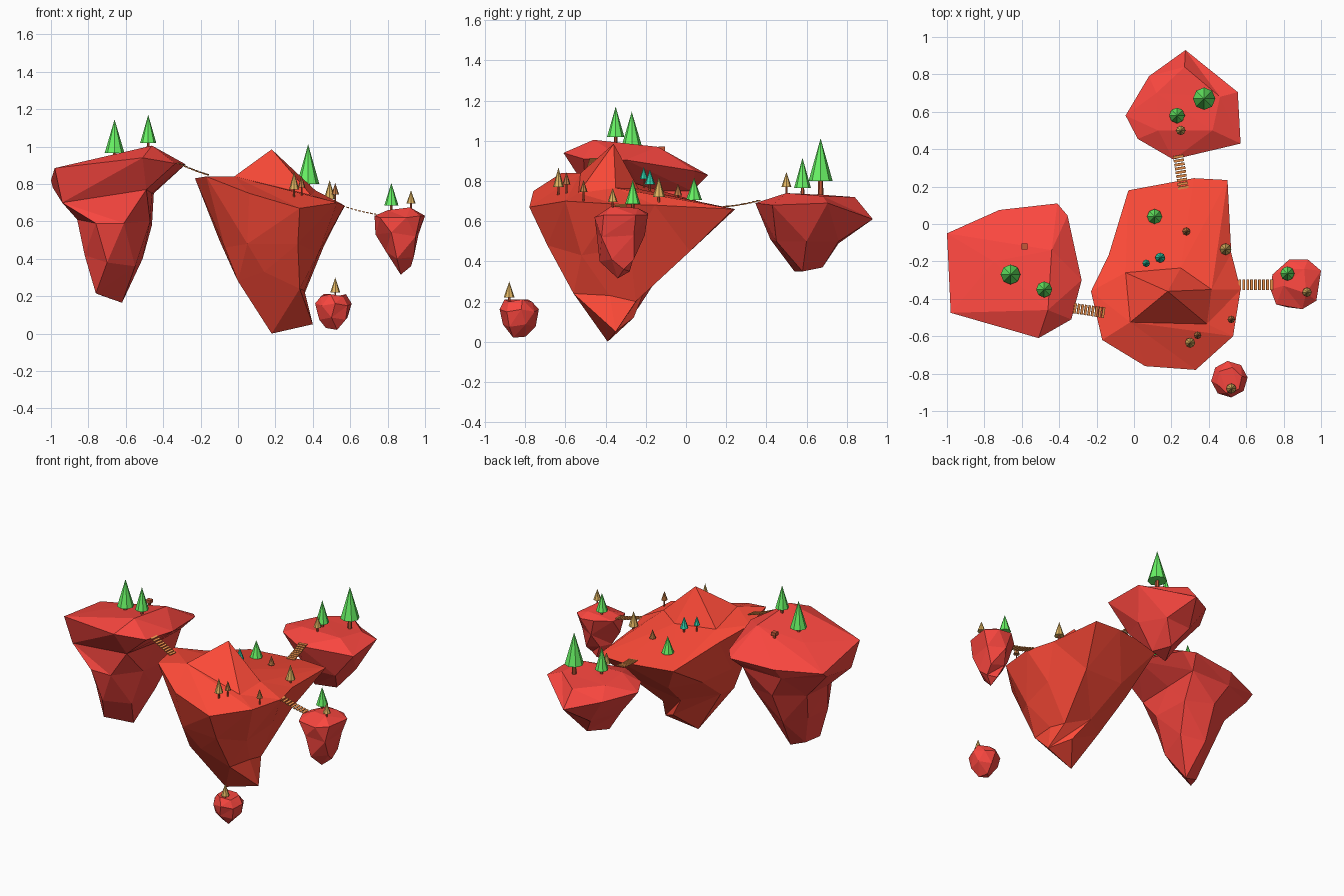
import bpy, bmesh, math
from mathutils import Vector, Matrix


def mat(name, r, g, b):
    m = bpy.data.materials.new(name)
    m.diffuse_color = (r, g, b, 1)
    return m


ROCK = mat("orange_rock", 1.0, 0.07, 0.04)
ROCK2 = mat("red_rock", 0.95, 0.062, 0.05)
GREEN = mat("green_leaf", 0.14, 0.90, 0.13)
OCHRE = mat("ochre_leaf", 0.75, 0.46, 0.12)
BROWN = mat("brown_leaf", 0.55, 0.20, 0.06)
TEAL = mat("teal_leaf", 0.03, 0.65, 0.42)
BARK = mat("bark", 0.55, 0.10, 0.04)
PLANK = mat("plank", 0.95, 0.32, 0.08)


def finish(bm, name, material):
    bmesh.ops.recalc_face_normals(bm, faces=bm.faces)
    me = bpy.data.meshes.new(name)
    bm.to_mesh(me)
    bm.free()
    me.materials.append(material)
    ob = bpy.data.objects.new(name, me)
    bpy.context.collection.objects.link(ob)
    return ob


def zip_rings(bm, a, b):
    """Triangulate between two rings of differing counts by angle."""
    def angles(ring):
        c = sum((v.co for v in ring), Vector()) / len(ring)
        return sorted(((math.atan2(v.co.y - c.y, v.co.x - c.x), v) for v in ring), key=lambda t: t[0])
    A, B = angles(a), angles(b)
    na, nb = len(A), len(B) if len(B) > 1 else 0
    at = lambda R, k: R[k % len(R)][0] + 2 * math.pi * (k // len(R))
    i = j = 0
    while i < na or j < nb:
        va, vb = A[i % len(A)][1], B[j % len(B)][1]
        if j >= nb or (i < na and at(A, i + 1) <= at(B, j + 1)):
            i += 1
            bm.faces.new((va, A[i % na][1], vb))
        else:
            j += 1
            bm.faces.new((va, B[j % len(B)][1], vb))


def island(name, material, rings):
    """Faceted rock lofted through irregular rings, top to bottom."""
    bm = bmesh.new()
    loops = [[bm.verts.new(p) for p in ring] for ring in rings]
    for up, low in zip(loops, loops[1:]):
        if len(up) == 1:
            up, low = low, up
        zip_rings(bm, up, low)
    for cap in (loops[0], loops[-1]):
        if len(cap) > 2:
            bm.faces.new(cap)
    bmesh.ops.triangulate(bm, faces=[f for f in bm.faces if len(f.verts) > 3])
    return finish(bm, name, material)


# Main island
island("main_island", ROCK, [
    [(.18, -.36, .985)],
    [(-.045, -.26, .79), (-.02, -.525, .84), (.39, -.535, .74), (.415, -.35, .765), (.25, -.235, .76)],
    [(-.03, .18, .665), (.32, .245, .66), (.50, .235, .66), (.52, -.155, .68), (.57, -.35, .685), (.53, -.6, .70),
     (.33, -.78, .67), (.06, -.76, .75), (-.17, -.62, .84), (-.23, -.36, .83), (-.135, -.165, .76)],
    [(-.10, -.35, .50), (-.07, -.52, .46), (.05, -.67, .48), (.32, -.69, .48), (.43, -.52, .43),
     (.46, -.28, .47), (.40, .02, .45), (.12, .02, .45), (-.04, -.12, .48)],
    [(-.01, -.36, .30), (0, -.52, .28), (.14, -.60, .33), (.33, -.56, .24), (.355, -.38, .23),
     (.35, -.25, .20), (.18, -.20, .27)],
    [(.18, -.39, 0), (.40, -.35, .05), (.28, -.26, .12)]])

# Left island
island("left_island", ROCK2, [
    [(-.46, -.46, 1.005), (-.44, -.14, .97), (-.75, -.20, .91)],
    [(-1, -.05, .82), (-.72, .075, .82), (-.41, .11, .83), (-.355, .045, .85), (-.28, -.30, .905),
     (-.335, -.51, .91), (-.51, -.61, .94), (-.98, -.475, .885)],
    [(-.99, -.10, .78), (-.94, -.44, .70), (-.49, -.50, .77), (-.46, -.22, .75), (-.45, .03, .75), (-.74, .03, .75)],
    [(-.86, -.30, .61), (-.76, -.50, .59), (-.61, -.50, .59), (-.47, -.35, .60), (-.46, -.06, .58),
     (-.65, 0, .60), (-.83, -.12, .60)],
    [(-.82, -.36, .42), (-.70, -.46, .38), (-.55, -.36, .36), (-.51, -.16, .40), (-.66, -.10, .38), (-.78, -.20, .40)],
    [(-.62, -.24, .165), (-.76, -.36, .215), (-.72, -.26, .20)]])

# Back island
island("back_island", ROCK2, [
    [(.13, .50, .74), (.42, .50, .74), (.46, .68, .725), (.27, .84, .72), (.12, .70, .73)],
    [(.275, .93, .61), (.555, .705, .69), (.57, .43, .68), (.21, .345, .69), (.02, .455, .69),
     (-.045, .58, .68), (.08, .79, .66)],
    [(.10, .55, .50), (.22, .42, .51), (.42, .45, .50), (.47, .60, .50), (.37, .76, .50), (.19, .76, .49)],
    [(.20, .54, .35), (.34, .58, .35), (.27, .68, .37)]])

# Right islet
island("right_islet", ROCK2, [
    [(.80, -.33, .66), (.92, -.37, .675), (.91, -.24, .665), (.82, -.24, .66)],
    [(.73, -.35, .63), (.76, -.43, .62), (.90, -.455, .62), (.975, -.41, .63), (1, -.25, .63),
     (.93, -.19, .63), (.83, -.19, .64), (.74, -.27, .63)],
    [(.735, -.34, .53), (.82, -.445, .54), (.95, -.42, .52), (.965, -.26, .53), (.86, -.205, .53)],
    [(.79, -.33, .44), (.85, -.43, .40), (.94, -.37, .41), (.935, -.26, .41), (.83, -.255, .44)],
    [(.87, -.34, .315), (.925, -.31, .36), (.87, -.28, .35)]])


# Small low rock
def ring(cx, cy, z, r, n, off):
    return [(cx + r * math.cos(off + k * math.tau / n), cy + r * math.sin(off + k * math.tau / n),
             z + .006 * (-1) ** k) for k in range(n)]


island("floating_rock", ROCK2, [ring(.51, -.835, .205, .07, 6, .3), ring(.51, -.83, .155, .098, 8, .1),
                                ring(.51, -.83, .08, .082, 6, .4), [(.47, -.84, .03), (.53, -.86, .02), (.51, -.80, .025)]])


# Trees: eight-sided cone on a slim trunk
def tree(name, x, y, z0, z1, r, material):
    bm = bmesh.new()
    drop = .04 + r * .5
    ret = bmesh.ops.create_cone(bm, segments=6, radius1=r * .24, radius2=r * .2, depth=drop, cap_ends=True)
    bmesh.ops.translate(bm, verts=ret["verts"], vec=(x, y, z0 - drop / 2))
    finish(bm, name + "_trunk", BARK)
    bm = bmesh.new()
    ret = bmesh.ops.create_cone(bm, segments=8, radius1=r, radius2=0, depth=z1 - z0, cap_ends=True)
    bmesh.ops.translate(bm, verts=ret["verts"], vec=(x, y, (z0 + z1) / 2))
    finish(bm, name + "_foliage", material)


G = [(-.66, -.27, .965, 1.145, .053), (-.48, -.35, 1.02, 1.17, .043), (.375, .67, .80, 1.012, .06),
     (.23, .58, .765, .915, .042), (.82, -.265, .685, .805, .038), (.11, .04, .705, .817, .04)]
O = [(.25, .5, .77, .845, .025), (.925, -.365, .695, .765, .025), (.52, -.88, .22, .30, .027),
     (.49, -.135, .72, .82, .031), (.30, -.635, .77, .867, .027)]
B = [(.28, -.04, .728, .787, .021), (.52, -.51, .745, .805, .02), (.34, -.595, .782, .845, .02)]
T = [(.14, -.18, .782, .857, .027), (.065, -.21, .81, .87, .02)]
for label, group, m in (("green", G, GREEN), ("ochre", O, OCHRE), ("brown", B, BROWN), ("teal", T, TEAL)):
    for k, t in enumerate(group):
        tree(f"{label}_tree_{k}", *t, m)


# Box helper for planks and the little post
def add_box(bm, centre, size, heading=0, pitch=0):
    M = (Matrix.Translation(centre) @ Matrix.Rotation(heading, 4, 'Z') @ Matrix.Rotation(-pitch, 4, 'Y')
         @ Matrix.Diagonal((*size, 1)))
    bmesh.ops.create_cube(bm, size=1, matrix=M)


bm = bmesh.new()
add_box(bm, (-.585, -.12, .935), (.014, .014, .05))
add_box(bm, (-.585, -.12, .96), (.032, .032, .022))
finish(bm, "signal_post", BARK)


# Plank bridges with a slight sag
def bridge(name, a, b, n):
    a, b = Vector(a), Vector(b)
    d = b - a
    heading, pitch = math.atan2(d.y, d.x), math.atan2(d.z, d.xy.length)
    bm = bmesh.new()
    for k in range(n):
        t = (k + .5) / n
        p = a.lerp(b, t) - Vector((0, 0, .02 * t * (1 - t)))
        add_box(bm, p, (d.length / n * .65, .056, .006), heading, pitch)
    finish(bm, name, PLANK)


bridge("left_bridge", (-.325, -.45, .915), (-.155, -.475, .848), 9)
bridge("right_bridge", (.555, -.325, .685), (.745, -.325, .637), 9)
bridge("back_bridge", (.265, .185, .672), (.235, .37, .705), 9)
